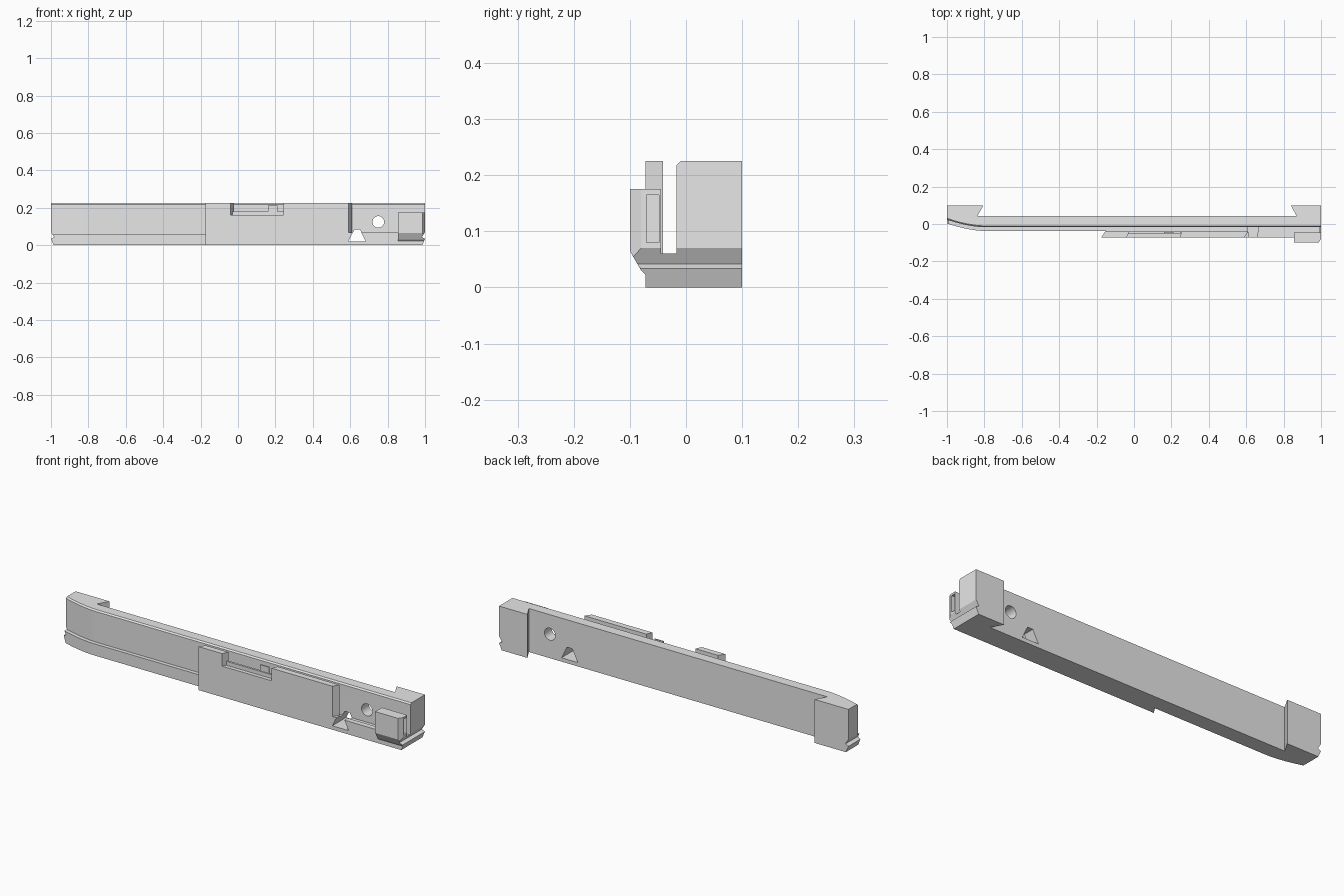
import bpy, bmesh, math
from mathutils import Vector

if "Cube" in bpy.data.objects:
    bpy.data.objects.remove(bpy.data.objects["Cube"], do_unlink=True)

grey = bpy.data.materials.new("plain_grey")
grey.use_nodes = True
grey.diffuse_color = (0.8, 0.8, 0.8, 1)
grey.node_tree.nodes["Principled BSDF"].inputs["Base Color"].default_value = (0.8, 0.8, 0.8, 1)


def prism(name, pts, lo, hi, axis, bevel_rule=None):
    """Extrude a 2D outline from lo to hi along an axis."""
    place = {"x": lambda a, b, h: (h, a, b),
             "y": lambda a, b, h: (a, h, b),
             "z": lambda a, b, h: (a, b, h)}[axis]
    bm = bmesh.new()
    face = bm.faces.new([bm.verts.new(place(a, b, lo)) for a, b in pts])
    ext = bmesh.ops.extrude_face_region(bm, geom=[face])
    verts = [v for v in ext["geom"] if isinstance(v, bmesh.types.BMVert)]
    bmesh.ops.translate(bm, verts=verts, vec=Vector(place(0, 0, hi - lo)))
    bmesh.ops.recalc_face_normals(bm, faces=bm.faces[:])
    if bevel_rule:
        edges = [e for e in bm.edges if all(bevel_rule(v.co) for v in e.verts)]
        bmesh.ops.bevel(bm, geom=edges, offset=0.007, segments=1, affect="EDGES")
    mesh = bpy.data.meshes.new(name)
    bm.to_mesh(mesh)
    bm.free()
    mesh.materials.append(grey)
    obj = bpy.data.objects.new(name, mesh)
    bpy.context.scene.collection.objects.link(obj)
    return obj


def box(name, x, y, z):
    return prism(name, [(x[0], y[0]), (x[1], y[0]), (x[1], y[1]), (x[0], y[1])], *z, "z")


def cut(target, *cutters):
    for c in cutters:
        mod = target.modifiers.new("cut", "BOOLEAN")
        mod.operation = "DIFFERENCE"
        mod.solver = "EXACT"
        mod.object = c
        bpy.context.view_layer.objects.active = target
        bpy.ops.object.modifier_apply(modifier=mod.name)


TOP = 0.225


def swept_front(y):
    """Front line that curves back toward the right end."""
    return [(-0.8 - 0.2 * t, y + 0.04 * t ** 1.7) for t in [i / 10 for i in range(10, -1, -1)]]


# Long back wall with dovetailed end blocks
wall = prism("back_wall", swept_front(-0.017) + [
    (1, -0.017), (1, 0.1), (0.838, 0.1), (0.87, 0.042),
    (-0.838, 0.042), (-0.805, 0.1), (-1, 0.1)], 0, TOP, "z",
    lambda c: c.z > TOP - 0.001 and c.y < 0.03)

# Lower ledges
right_ledge = prism("right_ledge", swept_front(-0.037) + [
    (-0.15, -0.037), (-0.15, 0.03), (-1, 0.03)], 0, 0.06, "z")
left_ledge = prism("left_ledge", [
    (-0.072, 0), (0, 0), (0, 0.06), (-0.045, 0.06), (-0.045, 0.068), (-0.072, 0.068)],
    -0.15, 1, "x")

# Raised front plate with slanted ends
plate = prism("front_plate", [
    (-0.175, -0.072), (0.59, -0.072), (0.61, -0.041), (-0.155, -0.041)], 0, TOP, "z")

# Hooked clip on the left end
clip = prism("end_clip", [
    (-0.1, 0.175), (-0.045, 0.175), (-0.045, 0.05), (-0.07, 0.02), (-0.08, 0.03),
    (-0.1, 0.065)], 0.855, 1, "x")

# Cutters
end_outline = [(1.02, 0.07), (1, 0.07), (0.983, 0.042), (1, 0.034),
               (0.985, 0), (0.985, -0.01), (1.02, -0.01)]
left_groove = prism("left_groove_cutter", end_outline, -0.2, 0.2, "y")
right_groove = prism("right_groove_cutter", [(-a, b) for a, b in end_outline], -0.2, 0.2, "y")
wedge_hole = prism("wedge_hole_cutter", [
    (0.59, 0.02), (0.683, 0.02), (0.652, 0.083), (0.622, 0.083)], -0.2, 0.2, "y")
round_hole = prism("round_hole_cutter", [
    (0.75 + 0.031 * math.cos(i * math.tau / 32), 0.124 + 0.031 * math.sin(i * math.tau / 32))
    for i in range(32)], -0.2, 0.2, "y")
notch = prism("notch_cutter", [
    (-0.044, -0.08), (0.24, -0.08), (0.26, -0.03), (-0.02, -0.03)], 0.16, 0.24, "z")
clip_recess = box("clip_recess_cutter", (0.97, 1.02), (-0.07, -0.048), (0.08, 0.165))
clip_corner = prism("clip_corner_cutter", [
    (0.98, -0.11), (1.02, -0.11), (1.02, -0.08), (1, -0.08)], 0, 0.2, "z")

cut(wall, left_groove, right_groove, wedge_hole, round_hole)
cut(right_ledge, right_groove)
cut(left_ledge, left_groove, wedge_hole)
cut(plate, notch, wedge_hole)
cut(clip, left_groove, clip_recess, clip_corner)

for c in (left_groove, right_groove, wedge_hole, round_hole, notch, clip_recess, clip_corner):
    bpy.data.objects.remove(c, do_unlink=True)

# Low rail and tab inside the plate notch
box("notch_rail", (-0.035, 0.25), (-0.052, -0.041), (0.155, 0.18))
box("notch_tab", (0.16, 0.21), (-0.048, -0.041), (0.17, 0.212))

# Smooth curved surfaces, keep edges sharp
bpy.ops.object.select_all(action="DESELECT")
for obj in (wall, right_ledge):
    obj.select_set(True)
bpy.context.view_layer.objects.active = wall
bpy.ops.object.shade_smooth_by_angle(angle=math.radians(30))
